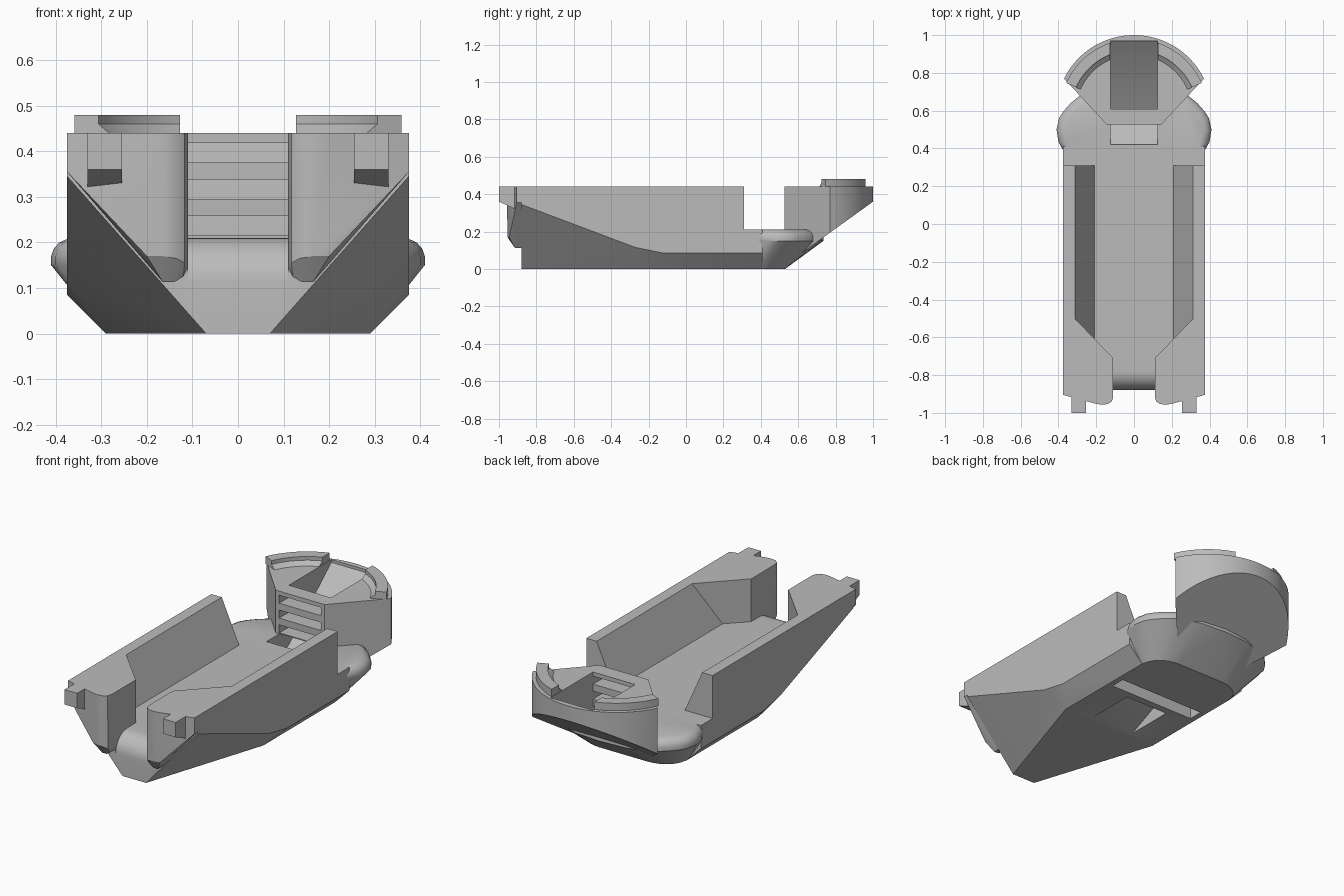
import bpy, bmesh, math
from mathutils import Vector

cube = bpy.data.objects.get("Cube")
if cube:
    bpy.data.objects.remove(cube, do_unlink=True)

grey = bpy.data.materials.new("plain_grey")
grey.use_nodes = True
grey.diffuse_color = (0.5, 0.5, 0.5, 1)
grey.node_tree.nodes["Principled BSDF"].inputs["Base Color"].default_value = (0.5, 0.5, 0.5, 1)


def finish(name, bm):
    bmesh.ops.recalc_face_normals(bm, faces=bm.faces)
    mesh = bpy.data.meshes.new(name)
    bm.to_mesh(mesh)
    bm.free()
    mesh.materials.append(grey)
    obj = bpy.data.objects.new(name, mesh)
    bpy.context.collection.objects.link(obj)
    return obj


def both(points):
    """Points plus their mirror images across x = 0."""
    return points + [(-x, y, z) for x, y, z in points]


def hull(name, points):
    bm = bmesh.new()
    for p in points:
        bm.verts.new(p)
    res = bmesh.ops.convex_hull(bm, input=bm.verts[:])
    junk = {v for v in res["geom_interior"] + res["geom_unused"] if isinstance(v, bmesh.types.BMVert)}
    bmesh.ops.delete(bm, geom=list(junk), context='VERTS')
    bmesh.ops.dissolve_limit(bm, angle_limit=0.01, verts=bm.verts[:], edges=bm.edges[:])
    return finish(name, bm)


def prism(name, lower, upper):
    """Closed solid between two matching loops."""
    bm = bmesh.new()
    a = [bm.verts.new(p) for p in lower]
    b = [bm.verts.new(p) for p in upper]
    bm.faces.new(a)
    bm.faces.new(b[::-1])
    for i in range(len(a)):
        j = (i + 1) % len(a)
        bm.faces.new((a[i], a[j], b[j], b[i]))
    return finish(name, bm)


def side_prism(name, profile, half):
    """Y-Z profile swept across x."""
    return prism(name, [(-half, y, z) for y, z in profile], [(half, y, z) for y, z in profile])


def box(name, x0, x1, y0, y1, z0, z1):
    return hull(name, [(x, y, z) for x in (x0, x1) for y in (y0, y1) for z in (z0, z1)])


def cut(targets, cutter):
    for t in targets:
        m = t.modifiers.new("cut", 'BOOLEAN')
        m.operation = 'DIFFERENCE'
        m.solver = 'EXACT'
        m.object = cutter
        bpy.context.view_layer.objects.active = t
        bpy.ops.object.modifier_apply(modifier=m.name)
    bpy.data.objects.remove(cutter, do_unlink=True)


W, TOP, FLOOR = 0.375, 0.44, 0.21

# Walled tray with a keel that narrows to the front
body = hull("main_tray", both([
    (0.07, -0.88, 0), (0.29, -0.2, 0), (0.29, 0.31, 0),
    (W, -0.88, 0.345), (W, -0.27, 0.115), (W, -0.12, 0.085), (W, 0.31, 0.085),
    (W, -0.88, TOP), (W, 0.31, TOP)]))

# Tray interior: sloped side ledges and slanted front corners
cut([body], hull("cavity_cutter", both([
    (0.3225, -0.49, 0.46), (0.3225, 0.4, 0.46), (0.11, -0.71, 0.46),
    (0.21, -0.61, 0.28), (0.21, 0.4, 0.28),
    (0.21, -0.61, FLOOR), (0.21, 0.4, FLOOR), (0.11, -0.71, FLOOR)])))

# Open front channel with a rounded sill
sill = [(-0.78 - 0.1 * math.sin(t), 0.11 + 0.1 * math.cos(t))
        for t in [math.radians(9 * i) for i in range(11)]]
cut([body], side_prism("channel_cutter",
    [(-0.6, 0.6), (-0.6, FLOOR)] + sill + [(-1, 0.11), (-1, 0.6)], 0.11))

# Rear deck: straight link and rounded bulge
link = hull("deck_link", both([(x, y, z) for y in (0.31, 0.41)
            for x, z in ((0.29, 0), (W, 0.085), (W, FLOOR))]))
edge = [(0.375, 0.39), (0.4, 0.435), (0.41, 0.5), (0.397, 0.56), (0.375, 0.595),
        (0.335, 0.64), (0.28, 0.685), (0.15, 0.725), (0, 0.735)]
rings = [(0.0, 0.15), (0.0, 0.17), (0.006, 0.187), (0.018, 0.2), (0.04, FLOOR)]
bulge = [(x * (1 - d / 0.41), 0.39 + (y - 0.39) * (1 - d / 0.35), z)
         for d, z in rings for x, y in edge]
bulge += [(0.29 * math.cos(t), 0.27 + 0.23 * math.sin(t) + 0.12 * math.cos(t), 0)
          for t in [math.radians(7.5 * i) for i in range(13)]]
deck = hull("rear_deck", both(bulge))

# Rear pod: wedge front, round back, underside following the ramp
CY, R = 0.587, 0.413
half = [(0.145, 0.527)] + [(R * math.cos(t), CY + R * math.sin(t))
        for t in [math.radians(26.3 + (90 - 26.3) * i / 20) for i in range(21)]]
plan = half + [(-x, y) for x, y in half[-2::-1]]
pod = prism("rear_pod", [(x, y, (y - 0.5) * 0.72) for x, y in plan], [(x, y, TOP) for x, y in plan])

# Sloping shaft through the pod into the deck
shaft = [(0.42, 0.3), (0.42, 0.2), (0.56, 0.1), (0.61, 0.12), (0.97, 0.425),
         (0.97, 0.6), (0.61, 0.6), (0.61, FLOOR), (0.53, FLOOR), (0.527, 0.3)]
cut([deck, pod], side_prism("shaft_cutter", shaft, 0.125))
for z in (0.215, 0.295, 0.375):
    cut([pod], box("slot_cutter", -0.125, 0.125, 0.45, 0.65, z, z + 0.043))

# Recesses in the underside
cut([body], hull("recess_cutter", both([(0.13, -0.17, -0.1), (0.13, 0.1, -0.1),
    (0.13, -0.17, 0.0), (0.13, 0.1, 0.0), (0.13, 0.1, 0.12)])))
cut([body], box("cross_slot_cutter", -0.26, 0.26, 0.14, 0.22, -0.1, 0.1))

smooth = [body, link, deck, pod]
for side, s in (("left", 1), ("right", -1)):
    # Raised curved rim on the pod
    section = [(0.31, TOP), (0.335, 0.46), (0.335, 0.48), (0.393, 0.48), (0.393, TOP)]
    bm = bmesh.new()
    prev = None
    for i in range(17):
        loop = []
        for r, z in section:
            a0 = math.radians(24)
            a1 = math.acos(0.127 / r)
            t = a0 + (a1 - a0) * i / 16
            loop.append(bm.verts.new((s * r * math.cos(t), CY + r * math.sin(t), z)))
        if prev:
            for k in range(5):
                j = (k + 1) % 5
                bm.faces.new((prev[k], prev[j], loop[j], loop[k]))
        if i in (0, 16):
            bm.faces.new(loop)
        prev = loop
    smooth.append(finish(side + "_rim", bm))

    # Rounded wall nose
    nose = [(W, -0.905, TOP), (W, -0.905, 0.355), (0.2, -0.952, TOP), (0.2, -0.945, 0.17),
            (0.165, -0.957, TOP), (0.165, -0.955, 0.17), (0.135, -0.952, TOP), (0.135, -0.95, 0.165),
            (0.117, -0.938, TOP), (0.117, -0.937, 0.155), (0.11, -0.915, TOP), (0.11, -0.915, 0.145),
            (0.12, -0.915, 0.125), (0.14, -0.915, 0.113), (0.165, -0.915, 0.113)]
    back = [(x, -0.87, z) for x, y, z in nose]
    smooth.append(hull(side + "_wall_nose", [(s * x, y, z) for x, y, z in nose + back]))

    # Front tab with a slanted underside
    hull(side + "_front_tab", [(s * x, y, z) for x in (0.255, 0.33)
         for y, z in ((-1, TOP), (-1, 0.36), (-0.9, 0.315), (-0.9, TOP))])

bpy.ops.object.select_all(action='DESELECT')
for o in smooth:
    o.select_set(True)
bpy.context.view_layer.objects.active = body
bpy.ops.object.shade_smooth_by_angle(angle=math.radians(28))
